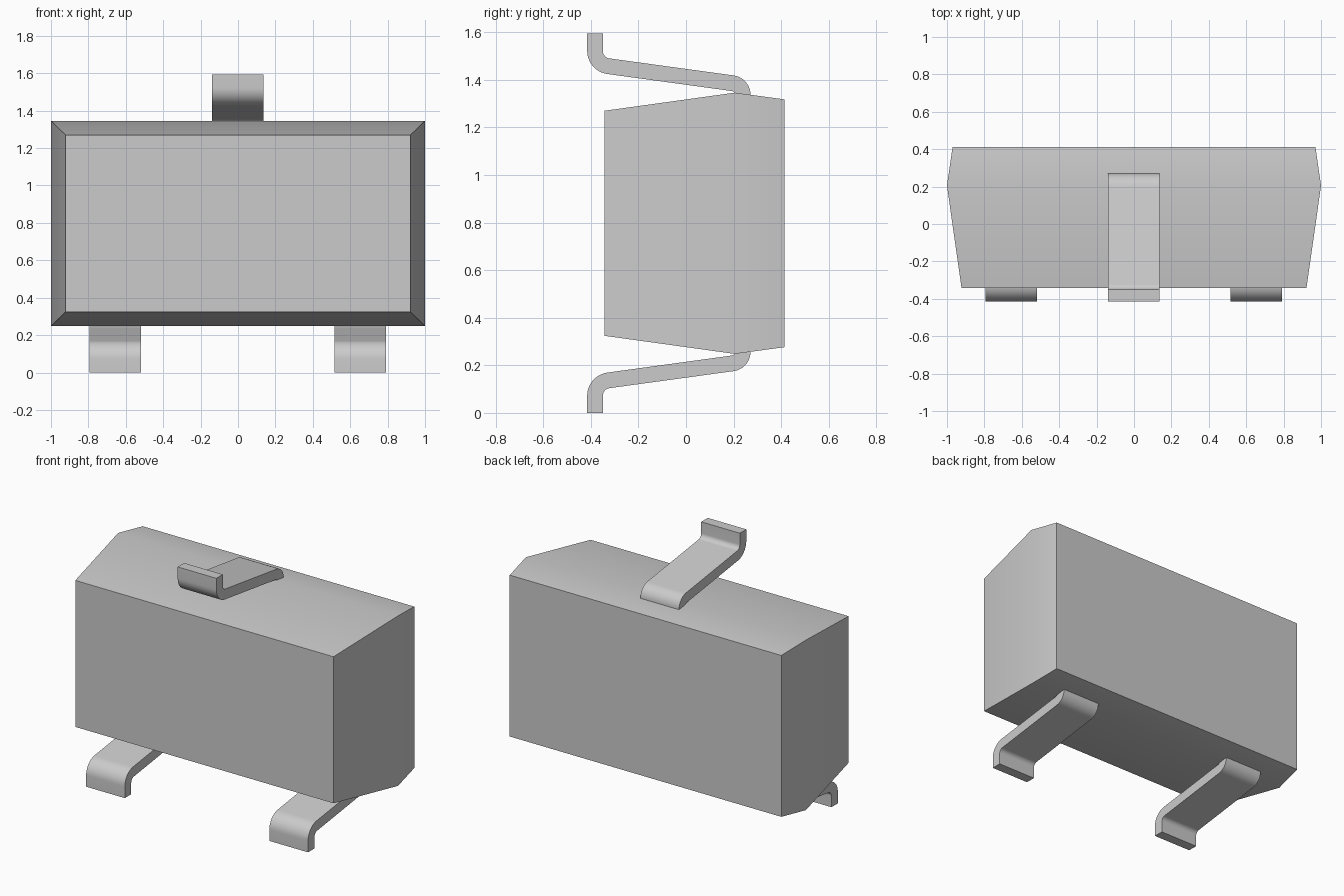
import bpy, math
from mathutils import Vector

if "Cube" in bpy.data.objects:
    bpy.data.objects.remove(bpy.data.objects["Cube"])

MID_Z = 0.797      # height of the body's centre plane
THICK = 0.066      # lead sheet thickness
LEAD_W = 0.276     # lead width

grey = bpy.data.materials.new("light_grey")
grey.diffuse_color = (0.6, 0.6, 0.6, 1)
grey.use_nodes = True
grey.node_tree.nodes["Principled BSDF"].inputs["Base Color"].default_value = grey.diffuse_color


def add_object(name, verts, faces):
    mesh = bpy.data.meshes.new(name)
    mesh.from_pydata(verts, [], faces)
    mesh.materials.append(grey)
    obj = bpy.data.objects.new(name, mesh)
    bpy.context.collection.objects.link(obj)
    # consistent outward normals, then smooth with sharp corners
    bpy.ops.object.select_all(action='DESELECT')
    obj.select_set(True)
    bpy.context.view_layer.objects.active = obj
    bpy.ops.object.mode_set(mode='EDIT')
    bpy.ops.mesh.select_all(action='SELECT')
    bpy.ops.mesh.normals_make_consistent(inside=False)
    bpy.ops.object.mode_set(mode='OBJECT')
    bpy.ops.object.shade_smooth_by_angle(angle=math.radians(30))
    return obj


def loft(name, rings):
    """Closed solid through rings that all have the same point count."""
    n = len(rings[0])
    verts = [p for ring in rings for p in ring]
    faces = [(r * n + i, r * n + (i + 1) % n, (r + 1) * n + (i + 1) % n, (r + 1) * n + i)
             for r in range(len(rings) - 1) for i in range(n)]
    last = (len(rings) - 1) * n
    faces += [tuple(range(n)), tuple(range(last, last + n))]
    return add_object(name, verts, faces)


def fillet(a, corner, b, radius, steps=10):
    """Arc points and their tangents rounding one corner of a path."""
    u, v = (corner - a).normalized(), (b - corner).normalized()
    turn = u.angle_signed(v)
    sign = 1 if u.x * v.y - u.y * v.x > 0 else -1
    turn = sign * abs(turn)
    start = corner - u * radius * math.tan(abs(turn) / 2)
    centre = start + sign * radius * Vector((-u.y, u.x))
    out = []
    for i in range(steps + 1):
        t = math.atan2(u.y, u.x) + turn * i / steps
        out.append((centre + sign * radius * Vector((math.sin(t), -math.cos(t))),
                    Vector((math.cos(t), math.sin(t)))))
    return out


def lead(name, x, upside_down=False):
    """Bent sheet-metal lead, running from its free tip into the body."""
    p = [Vector(c) for c in ((-0.3825, 0), (-0.3825, 0.129), (0.238, 0.214), (0.238, 0.275))]
    up = Vector((0, 1))
    path = [(p[0], up)] + fillet(p[0], p[1], p[2], 0.065) \
        + fillet(p[1], p[2], p[3], 0.048) + [(p[3], up)]
    rings = []
    for point, tangent in path:
        side = Vector((-tangent.y, tangent.x)) * THICK / 2
        ring = []
        for dx, q in ((-1, point + side), (1, point + side), (1, point - side), (-1, point - side)):
            z = 2 * MID_Z - q.y if upside_down else q.y
            ring.append((x + dx * LEAD_W / 2, q.x, z))
        rings.append(ring)
    return loft(name, rings)


# moulded body: tapers from its widest section to the front and back faces
sections = [(-0.343, 0.922, 0.473), (0.205, 1.0, 0.549), (0.413, 0.97, 0.521)]
loft("body", [[(sx * w, y, MID_Z + sz * h)
               for sx, sz in ((-1, -1), (1, -1), (1, 1), (-1, 1))]
              for y, w, h in sections])

# two lower leads and one upper lead
lead("lower_left_lead", -0.656)
lead("lower_right_lead", 0.653)
lead("upper_lead", -0.002, upside_down=True)
